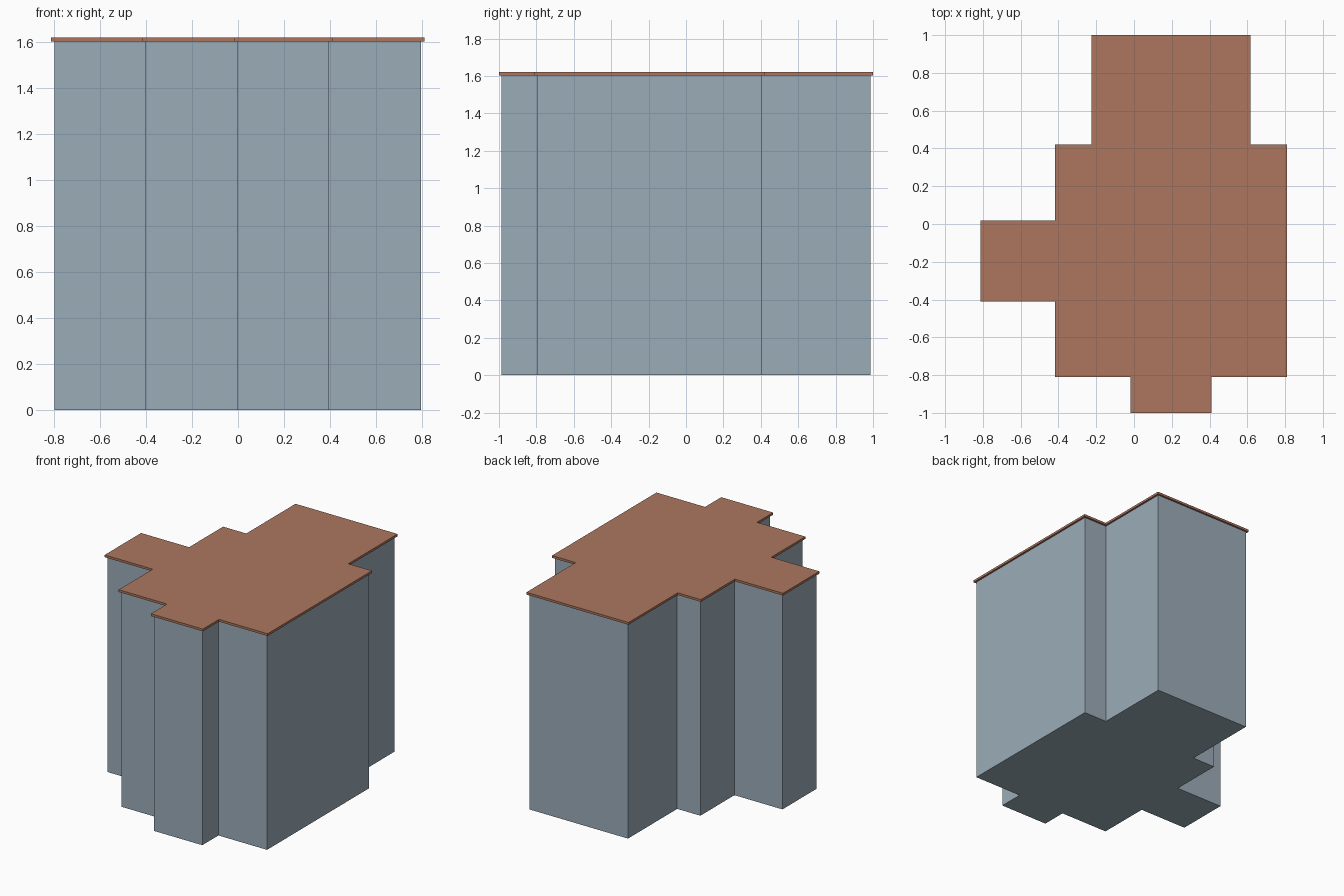
import bpy, bmesh

if "Cube" in bpy.data.objects:
    bpy.data.objects.remove(bpy.data.objects["Cube"])

OVERHANG = 0.014
WALL_TOP, ROOF_TOP = 1.603, 1.62

# Wall footprint, counter-clockwise from the front bay
FOOTPRINT = [(-0.004, -0.986), (0.396, -0.986), (0.396, -0.796), (0.797, -0.796),
             (0.797, 0.406), (0.602, 0.406), (0.602, 0.986), (-0.212, 0.986),
             (-0.212, 0.406), (-0.403, 0.406), (-0.403, 0.005), (-0.799, 0.005),
             (-0.799, -0.395), (-0.403, -0.395), (-0.403, -0.796), (-0.004, -0.796)]


def material(name, rgb):
    m = bpy.data.materials.new(name)
    m.diffuse_color = (*rgb, 1)
    m.use_nodes = True
    m.node_tree.nodes["Principled BSDF"].inputs["Base Color"].default_value = m.diffuse_color
    return m


def grow(points, d):
    """Offset a right-angled outline outwards by d."""
    out = []
    for i, (x, y) in enumerate(points):
        px, py = points[i - 1]
        nx, ny = points[(i + 1) % len(points)]
        ox = oy = 0
        for ex, ey in ((x - px, y - py), (nx - x, ny - y)):
            if abs(ex) > abs(ey):
                oy = -d if ex > 0 else d
            else:
                ox = d if ey > 0 else -d
        out.append((x + ox, y + oy))
    return out


def prism(name, points, z0, z1, mat):
    """Extrude an outline from z0 to z1."""
    bm = bmesh.new()
    face = bm.faces.new([bm.verts.new((x, y, z0)) for x, y in points])
    ext = bmesh.ops.extrude_face_region(bm, geom=[face], use_keep_orig=True)
    top = [v for v in ext["geom"] if isinstance(v, bmesh.types.BMVert)]
    bmesh.ops.translate(bm, verts=top, vec=(0, 0, z1 - z0))
    bmesh.ops.recalc_face_normals(bm, faces=bm.faces)
    mesh = bpy.data.meshes.new(name)
    bm.to_mesh(mesh)
    bm.free()
    mesh.materials.append(mat)
    obj = bpy.data.objects.new(name, mesh)
    bpy.context.collection.objects.link(obj)
    return obj


# Building body and thin overhanging flat roof
prism("walls", FOOTPRINT, 0, WALL_TOP, material("blue grey wall", (0.33, 0.415, 0.485)))
prism("flat_roof", grow(FOOTPRINT, OVERHANG), WALL_TOP, ROOF_TOP,
      material("terracotta roof", (0.413, 0.181, 0.114)))
